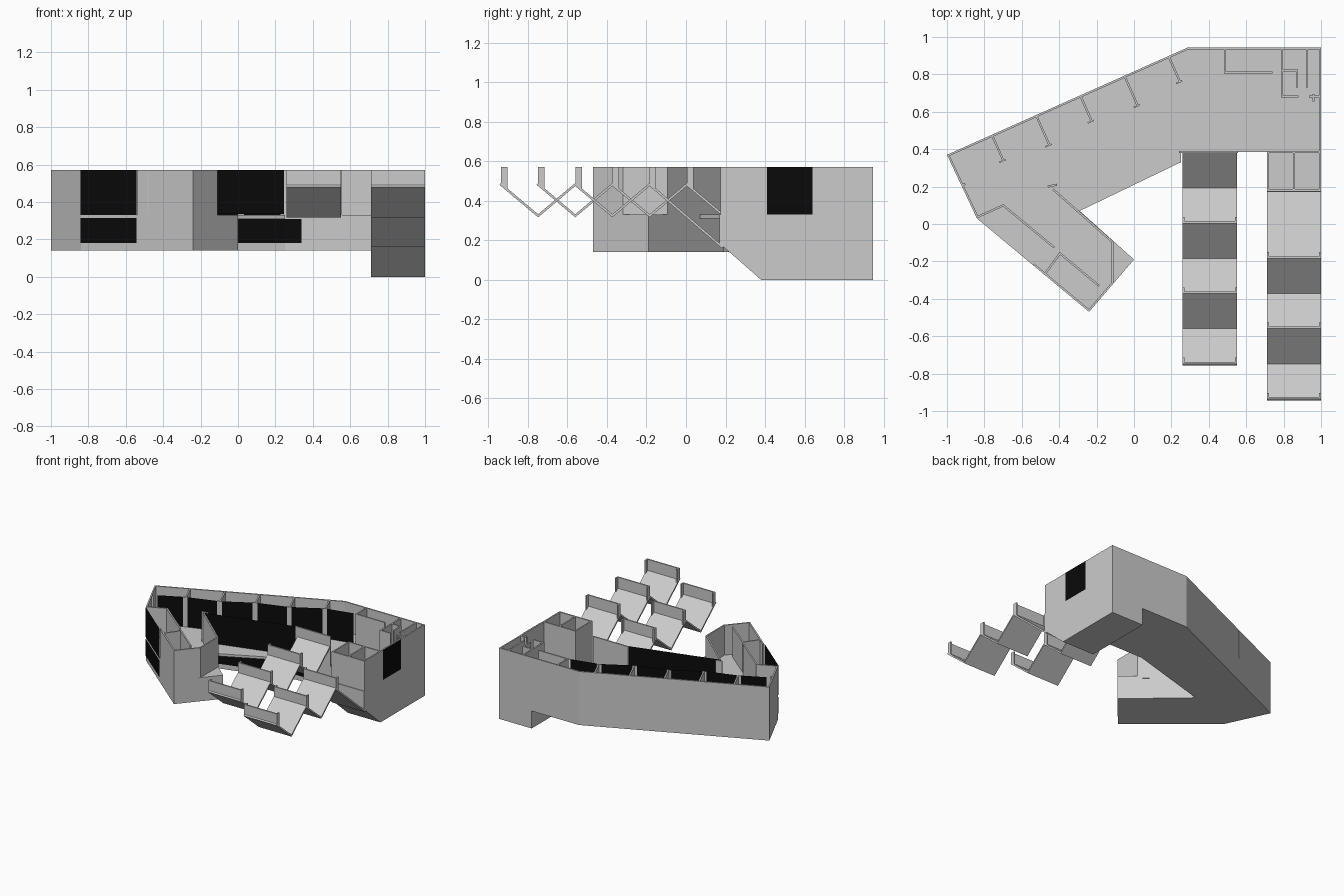
import bpy, bmesh, math
from mathutils import Vector

if "Cube" in bpy.data.objects:
    bpy.data.objects.remove(bpy.data.objects["Cube"])

FLOOR, TOP, BASE = 0.33, 0.57, 0.14
T = 0.011

black = bpy.data.materials.new("dark_glass")
black.diffuse_color = (0.003, 0.003, 0.003, 1)
black.use_nodes = True
black.node_tree.nodes["Principled BSDF"].inputs["Base Color"].default_value = black.diffuse_color


def make(name, bm, mat=None):
    bmesh.ops.recalc_face_normals(bm, faces=bm.faces)
    me = bpy.data.meshes.new(name)
    bm.to_mesh(me)
    bm.free()
    ob = bpy.data.objects.new(name, me)
    bpy.context.collection.objects.link(ob)
    if mat:
        me.materials.append(mat)
    return ob


def extrude(name, pts, lo, hi, axis="z"):
    """Extrude a 2D outline along z (xy outline) or along x (yz outline)."""
    bm = bmesh.new()
    place = (lambda p: (p[0], p[1], lo)) if axis == "z" else (lambda p: (lo, p[0], p[1]))
    face = bm.faces.new([bm.verts.new(place(p)) for p in pts])
    res = bmesh.ops.extrude_face_region(bm, geom=[face])
    move = Vector((0, 0, hi - lo)) if axis == "z" else Vector((hi - lo, 0, 0))
    bmesh.ops.translate(bm, vec=move, verts=[v for v in res["geom"] if isinstance(v, bmesh.types.BMVert)])
    return make(name, bm)


def ribbon(pts, t):
    """Closed outline of a polyline thickened to its left with mitred corners."""
    P = [Vector(p) for p in pts]
    N = []
    for a, b in zip(P, P[1:]):
        d = (b - a).normalized()
        N.append(Vector((-d.y, d.x)))
    side = []
    for i, p in enumerate(P):
        n0, n1 = N[max(i - 1, 0)], N[min(i, len(N) - 1)]
        side.append(p + (n0 + n1) * t / (1 + n0.dot(n1)))
    return P + side[::-1]


def wall(name, pts, z0=FLOOR, z1=TOP, t=T):
    return extrude(name, ribbon(pts, t), z0, z1)


def pane(name, p, q, z0=FLOOR, z1=TOP):
    bm = bmesh.new()
    bm.faces.new([bm.verts.new(v) for v in ((*p, z0), (*q, z0), (*q, z1), (*p, z1))])
    return make(name, bm, black)


# Lower storey, with its courtyard side set back
outer = [(1, 0.385), (1, 0.945), (0.29, 0.945), (-1, 0.37), (-0.84, 0.03), (-0.24, -0.47), (0, -0.19)]
extrude("lower_storey", outer + [(-0.43, 0.19), (0.25, 0.385)], BASE, 0.31)
# Upper floor slab overhanging the courtyard
extrude("upper_floor", outer + [(-0.29, 0.07), (0.25, 0.33), (0.25, 0.385)], 0.31, FLOOR)
# Right-hand foot with the sloped underside
extrude("foot_block", [(0.945, 0), (0.38, 0), (0.17, 0.184), (0.17, FLOOR), (0.945, FLOOR)], 0.71, 1, "x")

# Upper outer walls, open on top
wall("outer_wall", [(0.71, 0.385), (0.71, 0.175), (1, 0.175), (1, 0.945), (0.29, 0.945),
                    (-1, 0.37), (-0.84, 0.03)])
wall("wing_wall", [(-0.54, -0.22), (-0.24, -0.47), (-0.11, -0.318), (-0.11, -0.093), (-0.43, 0.19)])

# Partitions in the wing and the right-hand rooms
wall("wing_partition_a", [(-0.84, 0.03), (-0.70, 0.093), (-0.43, -0.13)])
wall("wing_partition_b", [(-0.475, -0.275), (-0.395, -0.165), (-0.19, -0.335)])
wall("wing_end_post", [(-0.46, 0.195), (-0.41, 0.205)])
wall("west_stub", [(-0.92, 0.2), (-0.90, 0.21)])
partitions = [[(0.48, 0.94), (0.48, 0.805), (0.74, 0.805)],
              [(0.785, 0.94), (0.785, 0.677), (0.88, 0.677)],
              [(0.785, 0.815), (0.865, 0.815), (0.865, 0.73)],
              [(0.92, 0.94), (0.92, 0.73)],
              [(0.935, 0.677), (0.995, 0.677)], [(0.965, 0.655), (0.965, 0.695)],
              [(0.71, 0.38), (1, 0.38)], [(0.85, 0.385), (0.85, 0.18)],
              [(0.24, 0.38), (0.555, 0.38)]]
for i, pts in enumerate(partitions):
    wall(f"room_partition_{i}", pts)

# Fins with T ends along the back wall, dark doors between them
along = Vector((1.29, 0.575)).normalized()
inward = Vector((along.y, -along.x))
ends = [Vector((-0.90, 0.235))]
for i in range(5):
    root = Vector((-0.765, 0.475)) + along * 0.2585 * i
    tip = root + inward * (0.155 if i % 2 == 0 else 0.18)
    wall(f"fin_{i}", [root, tip])
    wall(f"fin_end_{i}", [tip - along * 0.018, tip + along * 0.018], t=0.008)
    ends.append(tip)
ends.append(Vector((0.48, 0.81)))
for i, (a, b) in enumerate(zip(ends, ends[1:])):
    d = (b - a).normalized() * 0.018
    pane(f"room_door_{i}", a + d, b - d)

# Courtyard, wing and side glazing
pane("courtyard_glass", (-0.43, 0.19), (0.245, 0.38), FLOOR + 0.005, TOP)
pane("courtyard_lower_glass", (-0.42, 0.188), (0.252, 0.381), 0.18, 0.31)
pane("courtyard_lower_glass_end", (0.252, 0.382), (0.34, 0.382), 0.18, 0.31)
pane("wing_glass_upper", (-0.842, 0.028), (-0.542, -0.222))
pane("wing_glass_lower", (-0.842, 0.028), (-0.542, -0.222), 0.18, 0.315)
pane("side_window", (1.002, 0.41), (1.002, 0.64))


# Zigzag ramps with a U-shaped parapet on every crest
def ramp(name, x0, x1, path):
    extrude(name, ribbon(path, 0.012), x0, x1, "x")
    for i, (y, z) in enumerate(p for p in path if p[1] > 0.45 and p[0] < 0.3):
        extrude(f"{name}_parapet_{i}", [(y, z), (y + T, z - 0.01), (y + T, TOP), (y, TOP)], x0, x1, "x")
        for x in (x0, x1 - T):
            extrude(f"{name}_return_{i}", [(y, z), (y + 0.033, z - 0.028), (y + 0.033, TOP), (y, TOP)],
                    x, x + T, "x")


S = 0.188
HI, LO = 0.49, 0.332
left = [(0.38 - S * i, LO if i % 2 else HI) for i in range(7)]
right = [(0.19, 0.168)] + [(-0.184 - S * i, LO if i % 2 else HI) for i in range(5)]
ramp("left_ramp", 0.26, 0.55, left)
ramp("right_ramp", 0.71, 1.0, right)
